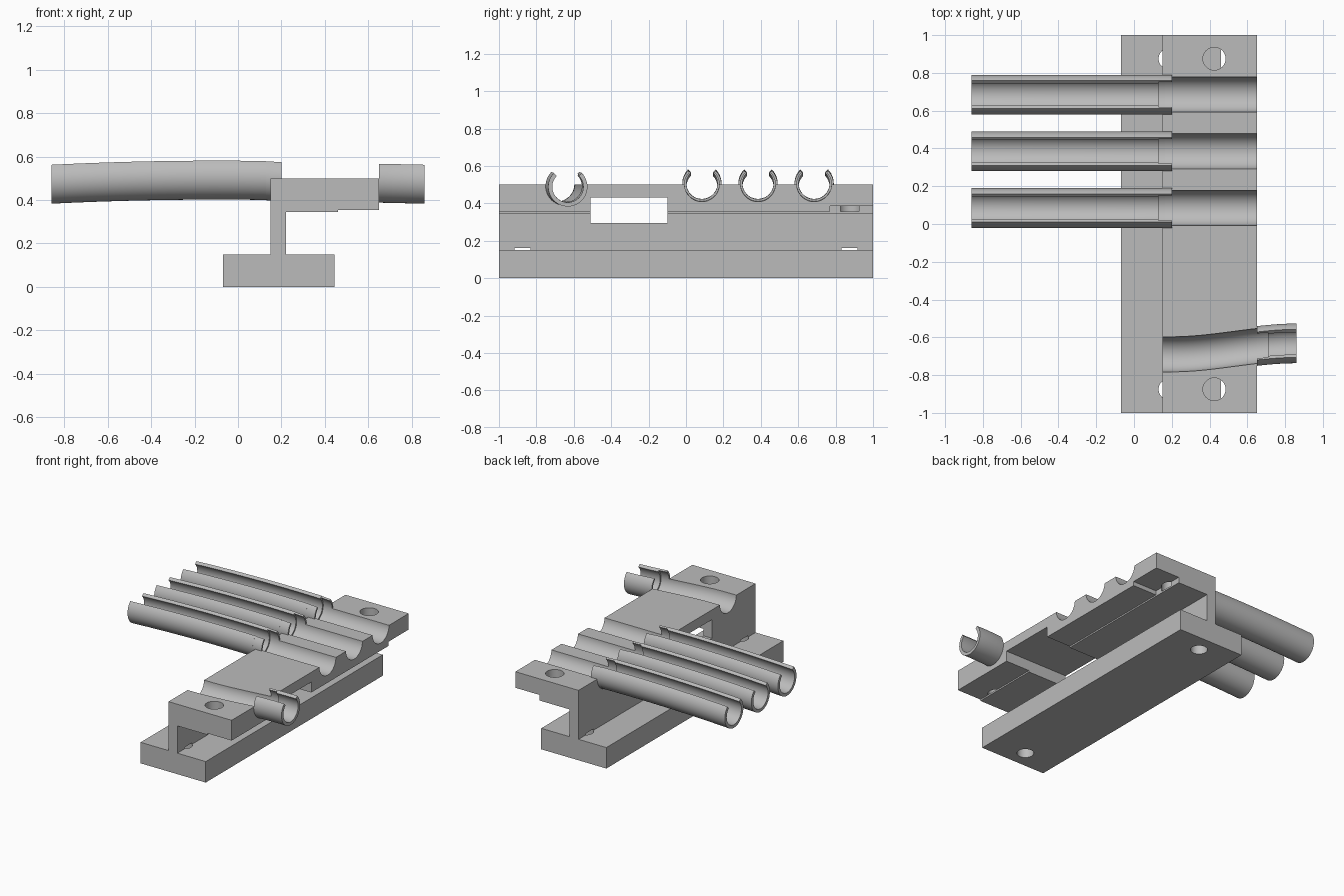
import bpy, math
from mathutils import Vector

cube = bpy.data.objects.get("Cube")
if cube:
    bpy.data.objects.remove(cube, do_unlink=True)

grey = bpy.data.materials.new("plain grey")
grey.use_nodes = True
grey.diffuse_color = (0.5, 0.5, 0.5, 1)
grey.node_tree.nodes["Principled BSDF"].inputs["Base Color"].default_value = (0.5, 0.5, 0.5, 1)


def make(name, verts, faces):
    mesh = bpy.data.meshes.new(name)
    mesh.from_pydata(verts, [], faces)
    mesh.materials.append(grey)
    obj = bpy.data.objects.new(name, mesh)
    bpy.context.collection.objects.link(obj)
    return obj


def sweep(name, rings, caps=True):
    """Skin a list of equal closed rings; each ring runs clockwise along the path."""
    n = len(rings[0])
    verts = [v for ring in rings for v in ring]
    faces = [(r * n + i, r * n + (i + 1) % n, (r + 1) * n + (i + 1) % n, (r + 1) * n + i)
             for r in range(len(rings) - 1) for i in range(n)]
    faces += [tuple(reversed(range(n))), tuple(range(len(verts) - n, len(verts)))]
    obj = make(name, verts, faces)
    import bmesh
    bm = bmesh.new()
    bm.from_mesh(obj.data)
    bmesh.ops.recalc_face_normals(bm, faces=bm.faces)
    bm.to_mesh(obj.data)
    bm.free()
    return obj


def box(name, x, y, z):
    corners = [(x[0], z[0]), (x[1], z[0]), (x[1], z[1]), (x[0], z[1])]
    return sweep(name, [[(a, v, b) for a, b in corners] for v in y])


def circle(r, n=48):
    return [(r * math.cos(2 * math.pi * i / n), r * math.sin(2 * math.pi * i / n)) for i in range(n)]


def upright(name, x, y, r, z):
    return sweep(name, [[(x + a, y + b, h) for a, b in circle(r)] for h in z])


def channel(r_out, r_in, n=36):
    """C-shaped section, open at the top."""
    angles = [math.radians(135 + 270 * i / n) for i in range(n + 1)]
    return ([(r_out * math.cos(a), r_out * math.sin(a)) for a in angles]
            + [(r_in * math.cos(a), r_in * math.sin(a)) for a in reversed(angles)])


def along(path, section):
    return [[(x, y + a, z + b) for a, b in section] for x, y, z in path]


def finish(obj, cutters=()):
    for c in cutters:
        mod = obj.modifiers.new("cut", 'BOOLEAN')
        mod.operation, mod.solver, mod.object = 'DIFFERENCE', 'EXACT', c
        c.hide_render = True
        c.hide_set(True)
    bpy.ops.object.select_all(action='DESELECT')
    bpy.context.view_layer.objects.active = obj
    obj.select_set(True)
    for mod in list(obj.modifiers):
        bpy.ops.object.modifier_apply(modifier=mod.name)
    bpy.ops.object.shade_smooth_by_angle(angle=math.radians(30))


OUT, BORE, GROOVE = 0.105, 0.083, 0.093
cutters = []

# three long open tubes, gently arched, with a wider socket at the rail
for i, y in enumerate((0.085, 0.385, 0.685)):
    arch = [(x, y, 0.507 - 0.019 * ((x + 0.1) / 0.76) ** 2)
            for x in [-0.86 + 0.99 * k / 16 for k in range(17)]]
    socket = [(0.13, y, 0.504), (0.2, y, 0.5)]
    finish(sweep(f"long_tube_{i + 1}", along(arch, channel(OUT, BORE))))
    finish(sweep(f"tube_socket_{i + 1}", along(socket, channel(OUT, GROOVE))))
    cutters.append(sweep(f"groove_cutter_{i + 1}",
                         along([(0.1, y, 0.502), (0.7, y, 0.502)], circle(GROOVE))))


# bent groove and short tube on the front end
def bend(x):
    t = max(0, min(1, (x - 0.2) / 0.66))
    return (x, -0.69 + 0.058 * t * t * (3 - 2 * t), 0.503 - 0.015 * t)


def bend_path(a, b, n=14):
    return [bend(a + (b - a) * k / n) for k in range(n + 1)]


cutters.append(sweep("bent_groove_cutter", along(bend_path(0.1, 0.7), circle(GROOVE))))
finish(sweep("short_tube_socket", along(bend_path(0.65, 0.71, 4), channel(OUT, GROOVE))))
finish(sweep("short_tube", along(bend_path(0.71, 0.86, 6), channel(OUT, BORE))))

# rail: foot, web and overhanging top as one extruded profile
profile = [(-0.07, 0), (0.445, 0), (0.445, 0.15), (0.22, 0.15), (0.22, 0.355), (0.65, 0.355),
           (0.65, 0.5), (0.15, 0.5), (0.15, 0.15), (-0.07, 0.15)]
rail = sweep("rail", [[(x, y, z) for x, z in profile] for y in (-1, 1)])
for y in (-0.875, 0.875):
    cutters.append(upright("foot_hole_cutter", 0.185, y, 0.055, (-0.1, 0.16)))
    cutters.append(upright("top_hole_cutter", 0.425, y, 0.06, (0.3, 0.6)))
cutters.append(box("window_cutter", (0.1, 0.7), (-0.51, -0.1), (0.295, 0.43)))
cutters.append(box("end_recess_cutter", (0.46, 0.7), (0.77, 1.1), (0.3, 0.385)))
finish(rail, cutters)

# thin strips under the top, on both sides of the window
finish(box("front_under_strip", (0.21, 0.46), (-1, -0.51), (0.345, 0.357)))
finish(box("back_under_strip", (0.21, 0.46), (-0.1, 1), (0.345, 0.357)))
